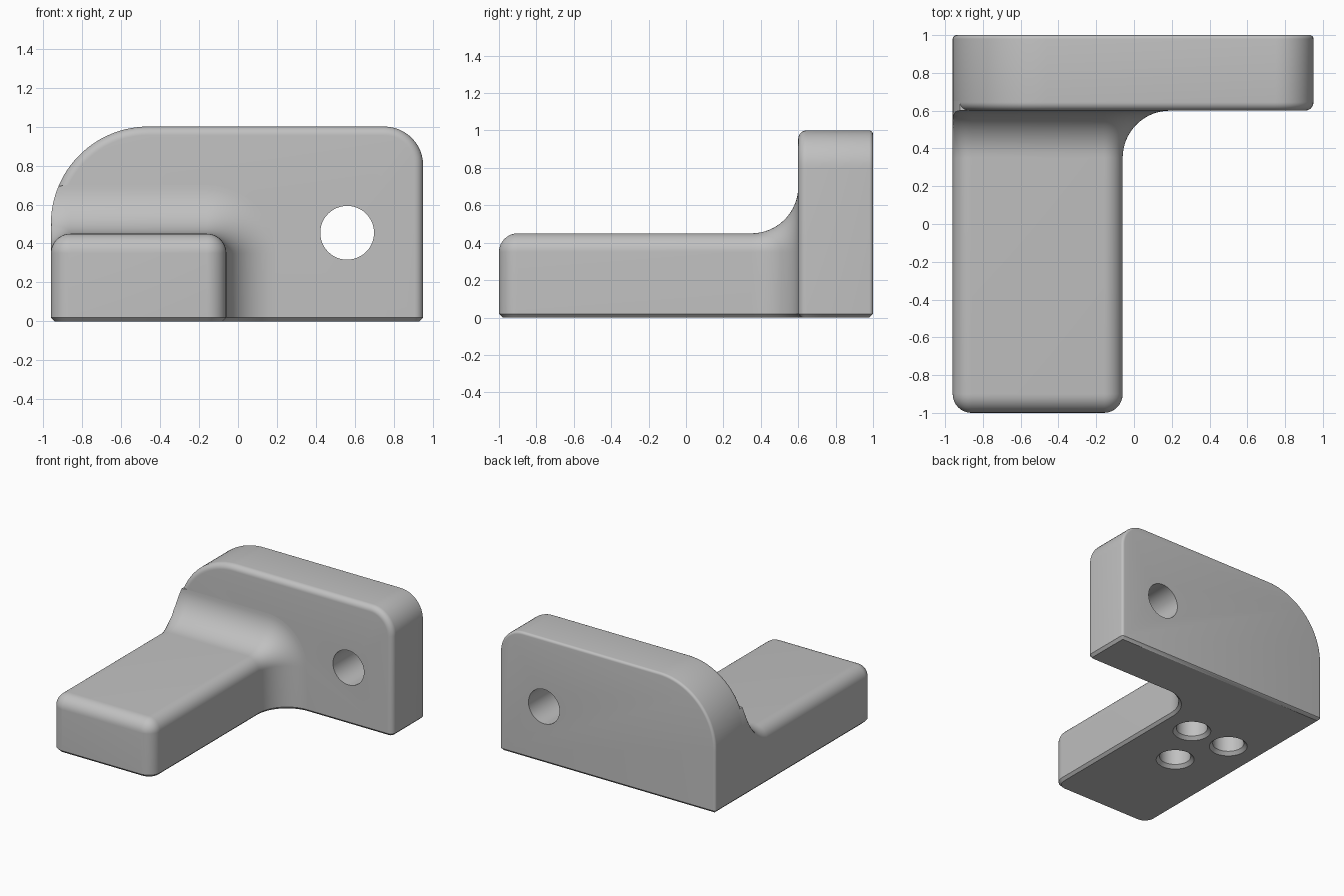
import bpy, bmesh
from math import sin, cos, pi, radians, sqrt

cube = bpy.data.objects.get("Cube")
if cube:
    bpy.data.objects.remove(cube, do_unlink=True)

grey = bpy.data.materials.new("light grey")
grey.use_nodes = True
GREY = (0.53, 0.53, 0.53, 1)
grey.diffuse_color = GREY
grey.node_tree.nodes["Principled BSDF"].inputs["Base Color"].default_value = GREY

LEFT, RIGHT, WALL, FLOOR = -0.96, 0.95, 0.6, 0.02   # shared limits
ARM_RIGHT, ARM_TOP, ROUND, FILLET = -0.06, 0.45, 0.1, 0.25


def arc(cx, cy, r, start, end, n=12):
    """Points on a circular arc, angles in degrees."""
    angles = [radians(start + (end - start) * i / n) for i in range(n + 1)]
    return [(cx + r * cos(a), cy + r * sin(a)) for a in angles]


def quarter(n=8):
    return [pi / 2 * i / n for i in range(n + 1)]


def loft(name, sections):
    """Closed solid through rings with equal point counts."""
    bm = bmesh.new()
    rings = [[bm.verts.new(p) for p in s] for s in sections]
    for a, b in zip(rings, rings[1:]):
        for i in range(len(a)):
            j = (i + 1) % len(a)
            bm.faces.new((a[i], a[j], b[j], b[i]))
    bm.faces.new(rings[0])
    bm.faces.new(rings[-1])
    bmesh.ops.remove_doubles(bm, verts=bm.verts, dist=1e-5)
    bmesh.ops.recalc_face_normals(bm, faces=bm.faces)
    mesh = bpy.data.meshes.new(name)
    bm.to_mesh(mesh)
    bm.free()
    mesh.materials.append(grey)
    obj = bpy.data.objects.new(name, mesh)
    bpy.context.collection.objects.link(obj)
    return obj


def select(obj):
    bpy.ops.object.select_all(action='DESELECT')
    obj.select_set(True)
    bpy.context.view_layer.objects.active = obj


def cut(obj, cutter):
    mod = obj.modifiers.new("hole", 'BOOLEAN')
    mod.operation = 'DIFFERENCE'
    mod.solver = 'EXACT'
    mod.object = cutter
    select(obj)
    bpy.ops.object.modifier_apply(modifier=mod.name)


# Upright plate: one large and one small top corner, softened rims
def plate_section(y, d):
    pts = [(LEFT + d, FLOOR)]
    pts += arc(LEFT + 0.5, 0.5, 0.5 - d, 180, 90, 24)
    pts += arc(RIGHT - 0.2, 0.8, 0.2 - d, 90, 0)
    pts += [(RIGHT - d, FLOOR)]
    return [(x, y, z) for x, z in pts]


front_r, back_r = 0.045, 0.02
sections = [plate_section(WALL + front_r * (1 - cos(t)), front_r * (1 - sin(t)))
            for t in quarter()]
sections += [plate_section(1 - back_r * (1 - sin(t)), back_r * (1 - cos(t)))
             for t in quarter(5)]
plate = loft("upright_plate", sections)


# Arm: rounded block whose top and right side flare into the plate
def arm_section(y, off):
    r = max(ROUND + off, 0)
    left_x, right_x, top_z = LEFT + ROUND, ARM_RIGHT - ROUND, ARM_TOP - ROUND
    pts = [(left_x - r, FLOOR)]
    pts += arc(left_x, top_z, r, 180, 90, 16)
    pts += arc(right_x, top_z, r, 90, 0, 16)
    pts += [(right_x + r, FLOOR)]
    ring = []
    for x, z in pts:
        # the flare stays inside the plate outline on the flush side
        limit = LEFT
        if z > 0.5:
            limit = LEFT + 0.5 - sqrt(0.25 - (z - 0.5) ** 2)
        ring.append((max(x, limit), y, z))
    return ring


sections = [arm_section(ROUND * (1 - cos(t)) - 1, ROUND * (sin(t) - 1))
            for t in quarter()]
sections += [arm_section(WALL - FILLET * (1 - sin(t)), FILLET * (1 - cos(t)))
             for t in quarter(16)]
sections.append(arm_section(WALL + 0.05, FILLET))
arm = loft("arm", sections)


# Chamfered base layer following the L-shaped footprint
def footprint(z, d):
    pts = arc(LEFT + back_r, 1 - back_r, back_r - d, 180, 90, 4)
    pts += arc(RIGHT - back_r, 1 - back_r, back_r - d, 90, 0, 4)
    pts += arc(RIGHT - front_r, WALL + front_r, front_r - d, 0, -90, 8)
    pts += arc(ARM_RIGHT + FILLET, WALL - FILLET, FILLET + d, 90, 180, 16)
    pts += arc(ARM_RIGHT - ROUND, ROUND - 1, ROUND - d, 0, -90, 8)
    pts += arc(LEFT + ROUND, ROUND - 1, ROUND - d, -90, -180, 8)
    return [(x, y, z) for x, y in pts]


base = loft("base_chamfer", [footprint(0, FLOOR), footprint(FLOOR, 0)])


# Through hole in the plate
def circle(cx, cy, r):
    return arc(cx, cy, r, 0, 360, 48)[:-1]


cutters = [loft("plate_hole_cutter",
                [[(x, y, z) for x, z in circle(0.56, 0.455, 0.138)] for y in (0.4, 1.2)])]
cut(plate, cutters[0])

# Three blind countersunk holes under the arm
for hx, hy in ((-0.33, 0.27), (-0.68, 0.27), (-0.505, -0.13)):
    profile = ((-0.01, 0.15), (0.025, 0.115), (0.3, 0.115))
    cutter = loft("blind_hole_cutter",
                  [[(x, y, z) for x, y in circle(hx, hy, r)] for z, r in profile])
    cutters.append(cutter)
    cut(arm, cutter)
    cut(base, cutter)

for c in cutters:
    bpy.data.objects.remove(c, do_unlink=True)

for obj in (plate, arm, base):
    select(obj)
    bpy.ops.object.shade_smooth_by_angle(angle=radians(30))
